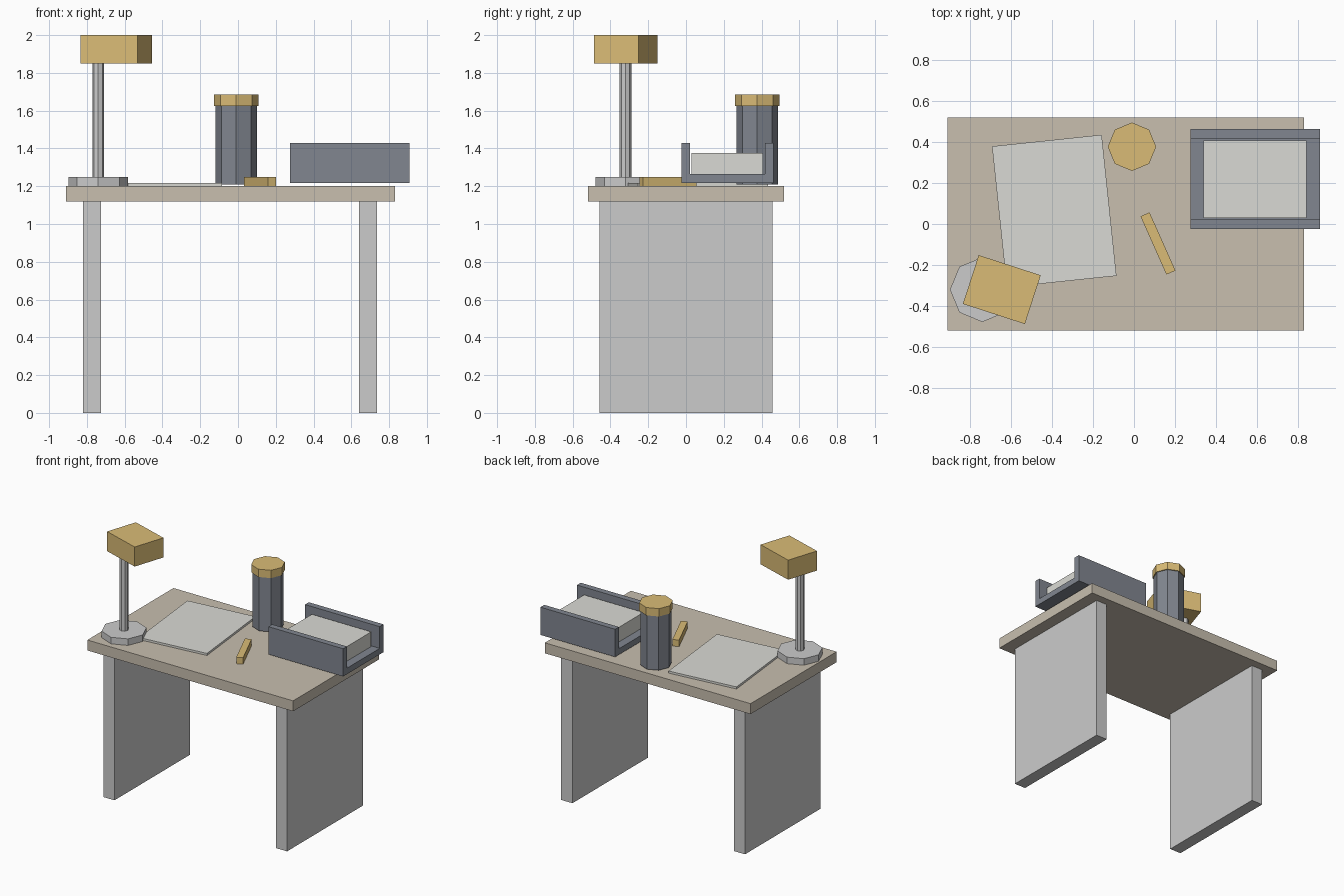
import bpy, bmesh
from math import radians
from mathutils import Matrix

if "Cube" in bpy.data.objects:
    bpy.data.objects.remove(bpy.data.objects["Cube"])


def material(name, rgb):
    m = bpy.data.materials.new(name)
    m.diffuse_color = (*rgb, 1)
    m.use_nodes = True
    m.node_tree.nodes["Principled BSDF"].inputs["Base Color"].default_value = m.diffuse_color
    return m


TAN = material("tan_wood", (0.58, 0.52, 0.43))
GOLD = material("gold", (0.70, 0.50, 0.18))
DARK = material("dark_grey", (0.22, 0.24, 0.28))
PAPER = material("paper_white", (0.70, 0.70, 0.66))


def finish(name, bm, mat):
    bmesh.ops.recalc_face_normals(bm, faces=bm.faces)
    mesh = bpy.data.meshes.new(name)
    bm.to_mesh(mesh)
    bm.free()
    obj = bpy.data.objects.new(name, mesh)
    bpy.context.collection.objects.link(obj)
    if mat:
        mesh.materials.append(mat)
    return obj


def box(name, center, size, z0, z1, mat=None, turn=0):
    """Box from z0 to z1, turned by some degrees about its own centre."""
    bm = bmesh.new()
    bmesh.ops.create_cube(bm, size=1, matrix=Matrix.Diagonal((*size, z1 - z0, 1)))
    obj = finish(name, bm, mat)
    obj.location = (*center, (z0 + z1) / 2)
    obj.rotation_euler.z = radians(turn)
    return obj


def octagon(name, center, radius, z0, z1, mat=None):
    """Eight-sided prism with corners on the axes."""
    bm = bmesh.new()
    bmesh.ops.create_cone(bm, cap_ends=True, segments=8, radius1=radius,
                          radius2=radius, depth=z1 - z0)
    obj = finish(name, bm, mat)
    obj.location = (*center, (z0 + z1) / 2)
    return obj


# Desk
box("desktop", (-0.04, 0), (1.74, 1.04), 1.12, 1.20, TAN)
for side, x in (("left", -0.772), ("right", 0.688)):
    box(side + "_leg_panel", (x, 0), (0.095, 0.915), 0, 1.12)

# Lamp
LAMP = (-0.74, -0.32)
octagon("lamp_base", LAMP, 0.158, 1.20, 1.25)
octagon("lamp_pole", LAMP, 0.031, 1.25, 1.85)
box("lamp_shade", (-0.645, -0.32), (0.318, 0.25), 1.85, 2.0, GOLD, -18)

# Loose sheet and pencil
box("paper_sheet", (-0.389, 0.063), (0.538, 0.692), 1.20, 1.216, PAPER, 6)
box("pencil", (0.117, -0.095), (0.311, 0.048), 1.20, 1.25, GOLD, -66)

# Lidded jar
JAR = (-0.01, 0.377)
octagon("jar_body", JAR, 0.11, 1.21, 1.625, DARK)
octagon("jar_lid", JAR, 0.118, 1.625, 1.685, GOLD)

# Paper tray: U profile in y-z, extruded along x
Y0, Y1, Z0, Z1, T = -0.025, 0.463, 1.218, 1.43, 0.046
profile = [(Y0, Z0), (Y1, Z0), (Y1, Z1), (Y1 - T, Z1), (Y1 - T, Z0 + T),
           (Y0 + T, Z0 + T), (Y0 + T, Z1), (Y0, Z1)]
bm = bmesh.new()
face = bm.faces.new([bm.verts.new((0.275, y, z)) for y, z in profile])
ext = bmesh.ops.extrude_face_region(bm, geom=[face], use_keep_orig=True)
bmesh.ops.translate(bm, vec=(0.632, 0, 0),
                    verts=[g for g in ext["geom"] if isinstance(g, bmesh.types.BMVert)])
finish("paper_tray", bm, DARK)
box("paper_stack", (0.59, 0.219), (0.502, 0.378), Z0 + T, 1.376, PAPER)
